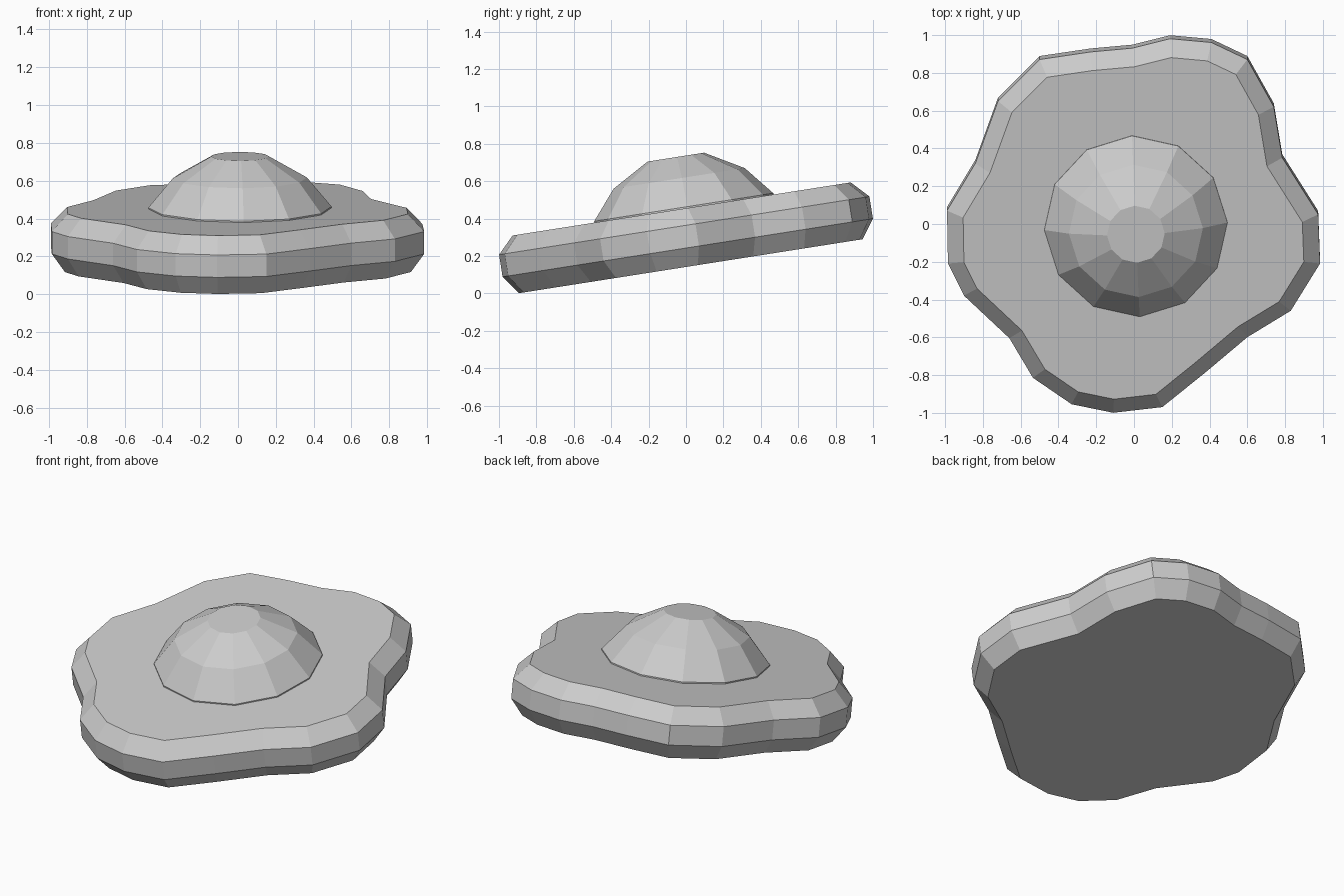
import bpy, bmesh
from math import sin, cos, pi, atan
from mathutils import Vector

if "Cube" in bpy.data.objects:
    bpy.data.objects.remove(bpy.data.objects["Cube"])

TILT = atan(0.157)
S, C = sin(TILT), cos(TILT)


def loft(name, rings):
    """Skin a stack of equal-length vertex rings and cap both ends."""
    bm = bmesh.new()
    loops = [[bm.verts.new(p) for p in ring] for ring in rings]
    n = len(loops[0])
    for a, b in zip(loops, loops[1:]):
        for i in range(n):
            j = (i + 1) % n
            bm.faces.new((a[i], a[j], b[j], b[i]))
    bm.faces.new(list(reversed(loops[0])))
    bm.faces.new(loops[-1])
    bmesh.ops.recalc_face_normals(bm, faces=bm.faces[:])
    mesh = bpy.data.meshes.new(name)
    bm.to_mesh(mesh)
    bm.free()
    obj = bpy.data.objects.new(name, mesh)
    bpy.context.collection.objects.link(obj)
    return obj


def inset(points, d):
    """Move a counter-clockwise outline inward by d along its corner normals."""
    out = []
    n = len(points)
    for i, p in enumerate(points):
        e1 = (p - points[i - 1]).normalized()
        e2 = (points[(i + 1) % n] - p).normalized()
        n1, n2 = Vector((-e1.y, e1.x)), Vector((-e2.y, e2.x))
        m = (n1 + n2).normalized()
        out.append(p + m * d / max(m.dot(n1), 0.7))
    return out


# Wavy slab: outline at mid thickness, rounded in four tilted rings
outline = [Vector(p) for p in (
    (0.985, -0.20), (0.975, 0.06), (0.785, 0.36), (0.74, 0.63), (0.60, 0.88),
    (0.41, 0.97), (0.19, 0.99), (-0.01, 0.94), (-0.23, 0.92), (-0.50, 0.88),
    (-0.72, 0.66), (-0.84, 0.33), (-0.99, 0.08), (-0.985, -0.20),
    (-0.90, -0.37), (-0.66, -0.595), (-0.535, -0.805), (-0.33, -0.945),
    (-0.11, -0.99), (0.15, -0.96), (0.38, -0.775), (0.60, -0.59), (0.83, -0.45))]


def slab_ring(d, h):
    return [(p.x, p.y - S * (h - 0.16), 0.157 * (p.y + 0.925) + C * h)
            for p in inset(outline, d)]


loft("egg_white", [slab_ring(d, h) for d, h in
                   ((0.07, 0.0), (0.0, 0.10), (0.0, 0.22), (0.085, 0.31))])

# Faceted dome, tilted with the slab; lowest ring is sunk into it
dome = ((0.485, -0.03), (0.485, 0.014), (0.355, 0.17), (0.153, 0.285))
loft("yolk", [[(0.01 + r * sin(-a), -0.01 + C * r * cos(a) - S * h,
                0.447 + S * r * cos(a) + C * h)
               for a in (2 * pi * (i + 0.08) / 12 for i in range(12))]
              for r, h in dome])
